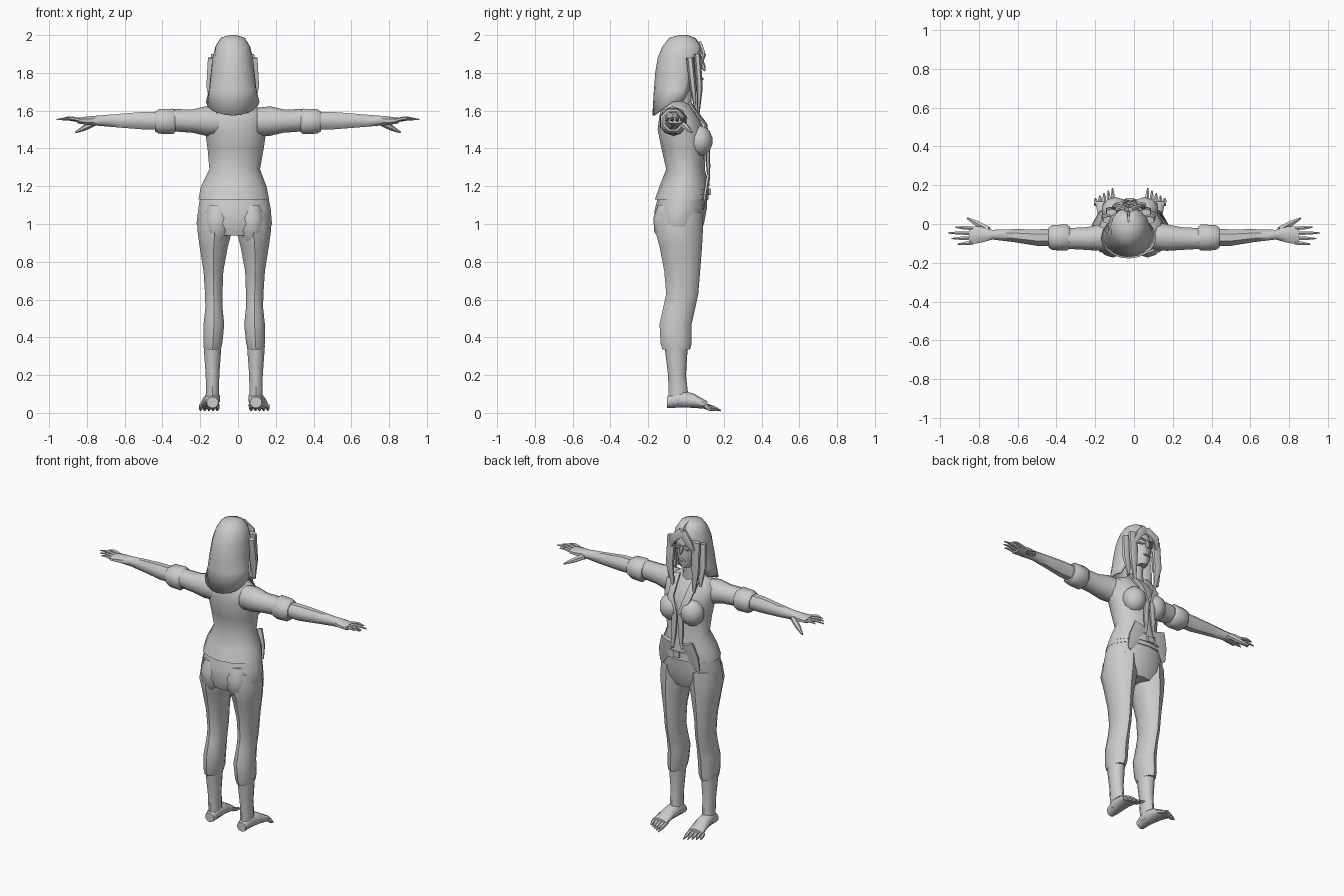
import bpy, bmesh, math
from mathutils import Vector

cube = bpy.data.objects.get("Cube")
if cube:
    bpy.data.objects.remove(cube)

grey = bpy.data.materials.new("plain_grey")
grey.use_nodes = True
COLOUR = (0.6, 0.6, 0.6, 1)
grey.diffuse_color = COLOUR
grey.node_tree.nodes["Principled BSDF"].inputs["Base Color"].default_value = COLOUR

X, Y, Z = Vector((1, 0, 0)), Vector((0, 1, 0)), Vector((0, 0, 1))
MID = -0.02  # centre line of the body


def finish(name, bm, angle=45):
    bmesh.ops.recalc_face_normals(bm, faces=bm.faces)
    mesh = bpy.data.meshes.new(name)
    bm.to_mesh(mesh)
    bm.free()
    mesh.materials.append(grey)
    obj = bpy.data.objects.new(name, mesh)
    bpy.context.collection.objects.link(obj)
    bpy.ops.object.select_all(action='DESELECT')
    bpy.context.view_layer.objects.active = obj
    obj.select_set(True)
    bpy.ops.object.shade_smooth_by_angle(angle=math.radians(angle))
    return obj


def skin(bm, rings, closed=True):
    for low, high in zip(rings, rings[1:]):
        n = len(low)
        for i in range(n if closed else n - 1):
            j = (i + 1) % n
            bm.faces.new((low[i], low[j], high[j], high[i]))


def tube(name, stations, ref=Y, axis=None, sides=8, caps=True):
    """Loft ellipses; each station is x, y, z, width radius, depth radius."""
    bm = bmesh.new()
    ends = [Vector(stations[k][:3]) for k in (0, -1)]
    axis = axis or (ends[1] - ends[0]).normalized()
    side = axis.cross(ref).normalized()
    up = side.cross(axis)
    rings = []
    for x, y, z, a, b in stations:
        turns = [math.tau * (i + 0.5) / sides for i in range(sides)]
        rings.append([bm.verts.new(Vector((x, y, z)) + side * a * math.cos(t)
                                   + up * b * math.sin(t)) for t in turns])
    skin(bm, rings)
    if caps:
        bm.faces.new(rings[0])
        bm.faces.new(rings[-1])
    return finish(name, bm)


def body(name, rows, sides=14, caps=True):
    """Upright loft from rows of z, x min, x max, back, front."""
    return tube(name, [((l + r) / 2, (k + f) / 2, z, (r - l) / 2, (f - k) / 2)
                       for z, l, r, k, f in rows], Y, Z, sides, caps)


def taper(name, start, end, a, b, ref=Z, bend=(0, 0, 0)):
    """Short tapered limb such as a finger, toe or lock of hair."""
    s, e = Vector(start), Vector(end)
    m = s.lerp(e, 0.55) + Vector(bend)
    return tube(name, [(*s, a, b), (*m, a * 0.9, b * 0.9), (*e, a * 0.3, b * 0.3)],
                ref, sides=6)


# Shirt, narrowing at the waist and flaring over the hips
body("shirt", [(1.13, -.215, .17, -.165, .12), (1.2, -.2, .155, -.14, .12),
               (1.29, -.155, .12, -.105, .1), (1.4, -.165, .14, -.13, .105),
               (1.5, -.18, .155, -.15, .1), (1.58, -.19, .155, -.14, .06),
               (1.62, -.14, .1, -.125, .03), (1.65, -.08, .03, -.1, .01)])
body("neck", [(1.6, -.09, .045, -.1, .03), (1.68, -.07, .02, -.07, .03),
              (1.77, -.07, .02, -.06, .04)], 10)

# Trousers: hips and seat
body("trouser_hips", [(.94, -.2, .16, -.15, .07), (1.0, -.225, .185, -.172, .095),
                      (1.08, -.215, .178, -.165, .11), (1.17, -.2, .16, -.14, .115)])
body("belt", [(1.155, -.2, .16, -.14, .125), (1.185, -.195, .155, -.135, .125)])
tube("belt_buckle", [(MID, .115, 1.17, .03, .025), (MID, .133, 1.17, .03, .025)], Z, sides=4)

for s, label in ((-1, "right"), (1, "left")):
    # Bust, lapels and shirt tails
    bm = bmesh.new()
    bmesh.ops.create_uvsphere(bm, u_segments=10, v_segments=7, radius=.075)
    bmesh.ops.scale(bm, vec=(1, .95, 1.1), verts=bm.verts)
    bmesh.ops.translate(bm, vec=(MID + s * .075, .07, 1.44), verts=bm.verts)
    finish(label + "_bust", bm, 60)
    taper(label + "_lapel", (MID + s * .07, .02, 1.64), (MID + s * .01, .12, 1.43),
          .028, .01, Y, (s * .02, .03, 0))
    taper(label + "_shirt_tail", (MID + s * .07, .117, 1.25), (MID + s * .13, .09, 1.08),
          .05, .012, Y)
    taper(label + "_shirt_front", (MID + s * .02, .115, 1.43), (MID + s * .03, .12, 1.2),
          .02, .012, Y)

    # Trouser leg with a creased knee and a gathered hem
    leg = [(.335, .065, .12, -.125, .02), (.37, .06, .165, -.135, .03),
           (.47, .05, .165, -.14, .03), (.56, .06, .155, -.12, .05),
           (.63, .06, .157, -.105, .065), (.75, .055, .165, -.115, .075),
           (.88, .03, .187, -.14, .085), (.97, .005, .2, -.165, .09),
           (1.06, .005, .19, -.15, .09)]
    leg[0] = (.335, .07, .16, -.125, .022)
    body(label + "_trouser_leg",
         [(z, *sorted((MID + s * i, MID + s * o)), k, f) for z, i, o, k, f in leg], 10)
    tube(label + "_buttock", [(MID + s * .09, -.1, z, r, r) for z, r in
                              ((.91, .04), (.96, .068), (1.03, .073), (1.1, .05))], Y, Z, 10)

    # Shin, foot and toes
    ax = MID + s * .115
    body(label + "_shin", [(z, ax - r, ax + r, k, f) for z, r, k, f in
                           ((.05, .036, -.095, .02), (.11, .036, -.092, .01),
                            (.2, .038, -.095, 0), (.36, .05, -.115, .01))], 10)
    tube(label + "_foot", [(ax, -.1, .055, .032, .03), (ax, -.04, .075, .042, .047),
                           (ax + s * .008, .04, .065, .045, .038),
                           (ax + s * .015, .115, .04, .052, .02)], Z, Y, 10)
    for i in range(5):
        tx = ax + s * (i * .022 - .028)
        taper(f"{label}_toe_{i}", (tx, .1, .04), (tx + s * .004, .185 - i * .013, .012),
              .012, .013)

    # Sleeve, cuff, forearm and hand
    tube(label + "_sleeve", [(s * d, y, z, a, b) for d, y, z, a, b in
                             ((.1, -.06, 1.54, .075, .075), (.17, -.07, 1.545, .072, .078),
                              (.24, -.075, 1.545, .062, .062), (.36, -.075, 1.55, .055, .058))],
         Z, s * X, 10)
    tube(label + "_rolled_cuff", [(s * d, -.07, 1.543, r, r) for d, r in
                                  ((.33, .06), (.345, .073), (.42, .07), (.44, .056))],
         Z, s * X, 8)
    tube(label + "_forearm", [(s * d, y, 1.547, a, b) for d, y, a, b in
                              ((.36, -.07, .05, .048), (.5, -.07, .046, .05),
                               (.62, -.06, .036, .04), (.73, -.055, .027, .03),
                               (.79, -.055, .045, .025), (.85, -.06, .05, .016))],
         Z, s * X, 8)
    for i, reach in enumerate((.92, .96, .94, .91)):
        y = -.022 - i * .025
        taper(f"{label}_finger_{i}", (s * .83, y, 1.548), (s * reach, y - i * .004 + .005, 1.553),
              .011, .011, bend=(0, 0, .008))
    taper(label + "_thumb", (s * .75, -.03, 1.54), (s * .86, .03, 1.485), .018, .017)

# Head and face
HX = -.028
body("head", [(1.715, HX - .03, HX + .03, -.0, .075), (1.75, HX - .055, HX + .055, -.06, .085),
              (1.82, HX - .075, HX + .075, -.09, .085), (1.89, HX - .08, HX + .08, -.11, .085),
              (1.95, HX - .06, HX + .06, -.08, .06)], 12)
taper("nose", (HX, .078, 1.86), (HX, .1, 1.81), .012, .016, Y)
tube("lips", [(HX + d, .084, 1.768, r, r) for d, r in ((-.025, .003), (0, .009), (.025, .003))],
     Z, X, 6)
for s, label in ((-1, "right"), (1, "left")):
    tube(label + "_brow", [(HX + s * d, y, z, .008, .005) for d, y, z in
                           ((.012, .085, 1.862), (.035, .083, 1.872), (.058, .068, 1.86))], Z, X, 6)
    tube(label + "_eye", [(HX + s * d, y, 1.843, .008, r) for d, y, r in
                          ((.015, .079, .003), (.034, .078, .01), (.054, .067, .003))], Z, X, 6)

# Hair shell: arcs wrapped round the back, open over the face
bm = bmesh.new()
rings = []
for z, w, back, front, gap, drop in (
        (2.0, .02, -.04, .01, 5, 0), (1.985, .065, -.09, .05, 5, 0),
        (1.94, .093, -.125, .085, 8, 0), (1.88, .108, -.15, .095, 38, 0),
        (1.8, .117, -.163, .08, 45, 0), (1.71, .126, -.17, .06, 50, 0),
        (1.65, .142, -.178, .04, 58, .075)):
    ring = []
    for i in range(15):
        t = math.radians(90 + gap + i * (360 - 2 * gap) / 14)
        ring.append(bm.verts.new((HX + w * math.cos(t), (back + front) / 2
                                  + (front - back) / 2 * math.sin(t),
                                  z - drop * max(0, -math.sin(t)))))
    rings.append(ring)
skin(bm, rings, False)
bm.faces.new(rings[0])
hair = finish("hair", bm, 50)
shell = hair.modifiers.new("thickness", 'SOLIDIFY')
shell.thickness = .012

# Fringe and long front locks
for s, label in ((-1, "right"), (1, "left")):
    taper(label + "_fringe", (HX, .075, 1.95), (HX + s * .085, .075, 1.83), .03, .012, Y,
          (s * .015, .02, .01))
    taper(label + "_front_lock", (HX + s * .088, .06, 1.9), (HX + s * .075, .065, 1.57),
          .03, .018, Y, (s * .012, .01, 0))
    taper(label + "_side_lock", (HX + s * .105, .02, 1.88), (HX + s * .11, .05, 1.61),
          .03, .02, Y, (s * .008, 0, 0))
